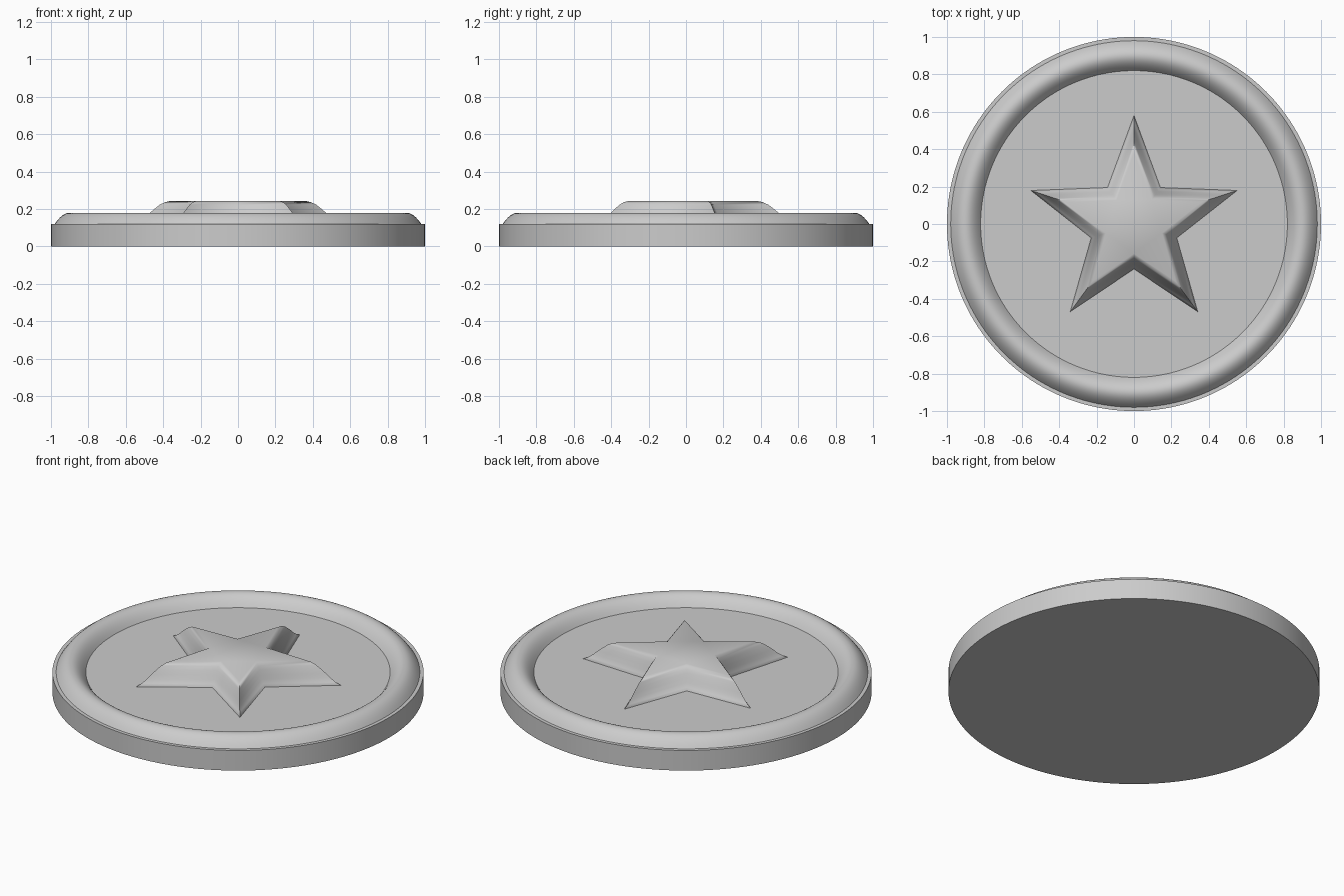
import bpy, bmesh
from math import sin, cos, pi, radians

default = bpy.data.objects.get("Cube")
if default:
    bpy.data.objects.remove(default, do_unlink=True)

grey = bpy.data.materials.new("plain grey")
grey.use_nodes = True
grey.diffuse_color = (0.6, 0.6, 0.6, 1)
grey.node_tree.nodes["Principled BSDF"].inputs["Base Color"].default_value = (0.6, 0.6, 0.6, 1)


def stack_rings(name, rings, smooth_angle):
    """Skin a stack of closed rings, bottom to top, and cap both ends."""
    bm = bmesh.new()
    loops = [[bm.verts.new(p) for p in ring] for ring in rings]
    n = len(loops[0])
    for low, high in zip(loops, loops[1:]):
        for i in range(n):
            j = (i + 1) % n
            bm.faces.new((low[i], low[j], high[j], high[i]))
    bm.faces.new(loops[0][::-1])
    bm.faces.new(loops[-1])
    mesh = bpy.data.meshes.new(name)
    bm.to_mesh(mesh)
    bm.free()
    mesh.materials.append(grey)
    obj = bpy.data.objects.new(name, mesh)
    bpy.context.collection.objects.link(obj)
    bpy.ops.object.select_all(action="DESELECT")
    obj.select_set(True)
    bpy.context.view_layer.objects.active = obj
    bpy.ops.object.shade_smooth_by_angle(angle=radians(smooth_angle))
    return obj


FLOOR = 0.12

# Disc with a rounded raised rim and a flat recessed floor
SEGMENTS, STEPS = 160, 16
profile = [(1, 0), (1, FLOOR)]
for k in range(STEPS + 1):
    t = 1 - 2 * k / STEPS
    profile.append((0.9 + 0.08 * t, FLOOR + 0.06 * (1 - t * t)))
stack_rings("disc_with_rim", [
    [(r * cos(2 * pi * i / SEGMENTS), r * sin(2 * pi * i / SEGMENTS), z)
     for i in range(SEGMENTS)] for r, z in profile], 35)


# Five-pointed star with soft sloping sides
def star_ring(tip, z):
    ring = []
    for i in range(10):
        r = tip if i % 2 == 0 else tip * 0.415
        a = pi / 2 + i * pi / 5
        ring.append((r * cos(a), r * sin(a), z))
    return ring


slope = [(0.58, FLOOR - 0.01), (0.58, FLOOR), (0.55, 0.135), (0.52, 0.157),
         (0.495, 0.18), (0.465, 0.204), (0.44, 0.223), (0.41, 0.237), (0.38, 0.243)]
stack_rings("raised_star", [star_ring(tip, z) for tip, z in slope], 64)
